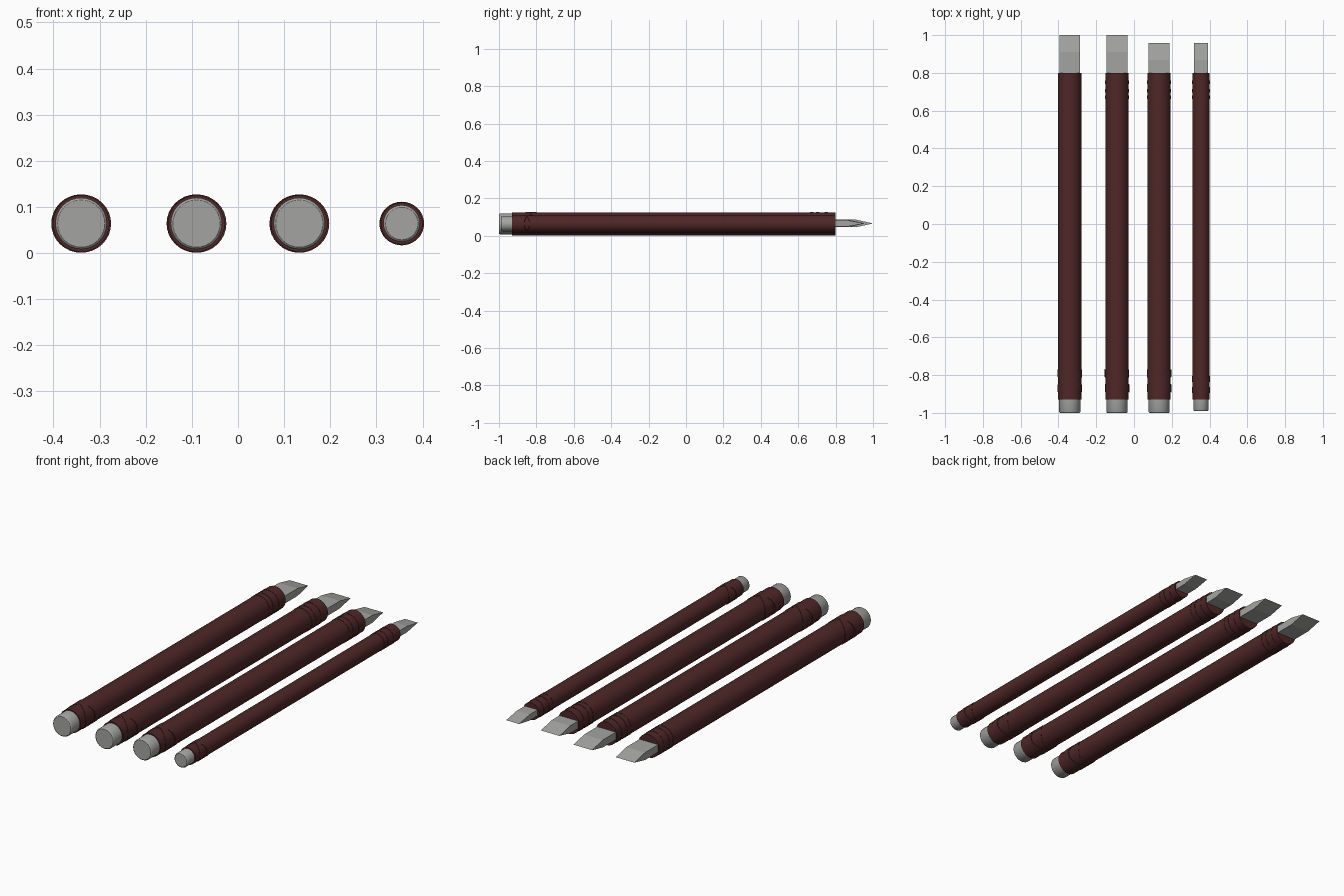
import bpy, bmesh
from math import radians, pi, cos, sin

if "Cube" in bpy.data.objects:
    bpy.data.objects.remove(bpy.data.objects["Cube"])

Z = 0.064  # shared axis height


def material(name, rgb):
    m = bpy.data.materials.new(name)
    m.diffuse_color = (*rgb, 1)
    m.use_nodes = True
    m.node_tree.nodes["Principled BSDF"].inputs["Base Color"].default_value = m.diffuse_color
    return m


wood = material("dark_wood", (0.078, 0.02, 0.02))
steel = material("steel", (0.37, 0.37, 0.36))


def lathe(name, profile, x, y=0.0, slope=0.0, widen=1.0, mat=wood, n=32):
    """Spin (y, radius) points around a y-aligned axis, slanted by slope along x."""
    bm = bmesh.new()
    rings = []
    for py, r in profile:
        angles = [2 * pi * i / n for i in range(n)]
        rings.append([bm.verts.new((r * widen * cos(a), py + slope * r * cos(a), r * sin(a)))
                      for a in angles])
    for a, b in zip(rings, rings[1:]):
        for i in range(n):
            j = (i + 1) % n
            bm.faces.new((a[i], a[j], b[j], b[i]))
    bm.faces.new(rings[0])
    bm.faces.new(rings[-1])
    ob = finish(bm, name, mat)
    ob.location = (x, y, Z)
    bpy.ops.object.shade_smooth_by_angle(angle=radians(30))


def finish(bm, name, mat):
    bmesh.ops.recalc_face_normals(bm, faces=bm.faces)
    me = bpy.data.meshes.new(name)
    bm.to_mesh(me)
    bm.free()
    me.materials.append(mat)
    ob = bpy.data.objects.new(name, me)
    bpy.context.collection.objects.link(ob)
    bpy.ops.object.select_all(action='DESELECT')
    ob.select_set(True)
    bpy.context.view_layer.objects.active = ob
    return ob


def blade(name, x, half_w, y_tip, y_bevel, half_t):
    """Flat bar extruded sideways from a side profile with a wedge tip."""
    side = [(0.77, -half_t), (y_bevel, -half_t), (y_tip, 0),
            (y_bevel, half_t), (0.77, half_t)]
    bm = bmesh.new()
    face = bm.faces.new([bm.verts.new((-half_w, y, z)) for y, z in side])
    ext = bmesh.ops.extrude_face_region(bm, geom=[face])
    moved = [v for v in ext["geom"] if isinstance(v, bmesh.types.BMVert)]
    bmesh.ops.translate(bm, verts=moved, vec=(2 * half_w, 0, 0))
    ob = finish(bm, name, steel)
    ob.location = (x, 0, Z + 0.002)


# x, handle radius, butt radius, butt end y, tip y, blade half width, band centre y
chisels = [(-0.34, 0.0615, 0.056, -1.0, 1.0, 0.055, -0.83),
           (-0.09, 0.0615, 0.056, -1.0, 1.0, 0.055, -0.83),
           (0.133, 0.0615, 0.056, -1.0, 0.957, 0.055, -0.83),
           (0.355, 0.0455, 0.04, -0.99, 0.957, 0.038, -0.85)]

for k, (x, r, rb, y0, y1, w, yc) in enumerate(chisels, 1):
    # wooden handle
    lathe(f"handle_{k}", [(-0.93, r), (0.8, r)], x)
    # steel striking cap with rounded rim
    lathe(f"butt_cap_{k}", [(y0, rb - 0.005), (y0 + 0.002, rb - 0.002),
                            (y0 + 0.006, rb), (-0.91, rb)], x, mat=steel)
    # straight rings near the blade
    for i, y in enumerate((0.672, 0.705, 0.75), 1):
        lathe(f"front_ring_{k}_{i}", [(-0.009, r + 0.0015), (0.009, r + 0.0015)], x, y)
    # slanted bands crossing each other near the butt
    for i, s in enumerate((1, -1), 1):
        rr = r + 0.0012 + 0.0003 * i
        lathe(f"crossed_band_{k}_{i}", [(-0.34 * r, rr), (0.34 * r, rr)],
              x, yc, s * 0.64, 1.025)
    # steel blade
    blade(f"blade_{k}", x, w, y1, y1 - 0.09, 0.02 if r > 0.05 else 0.016)
